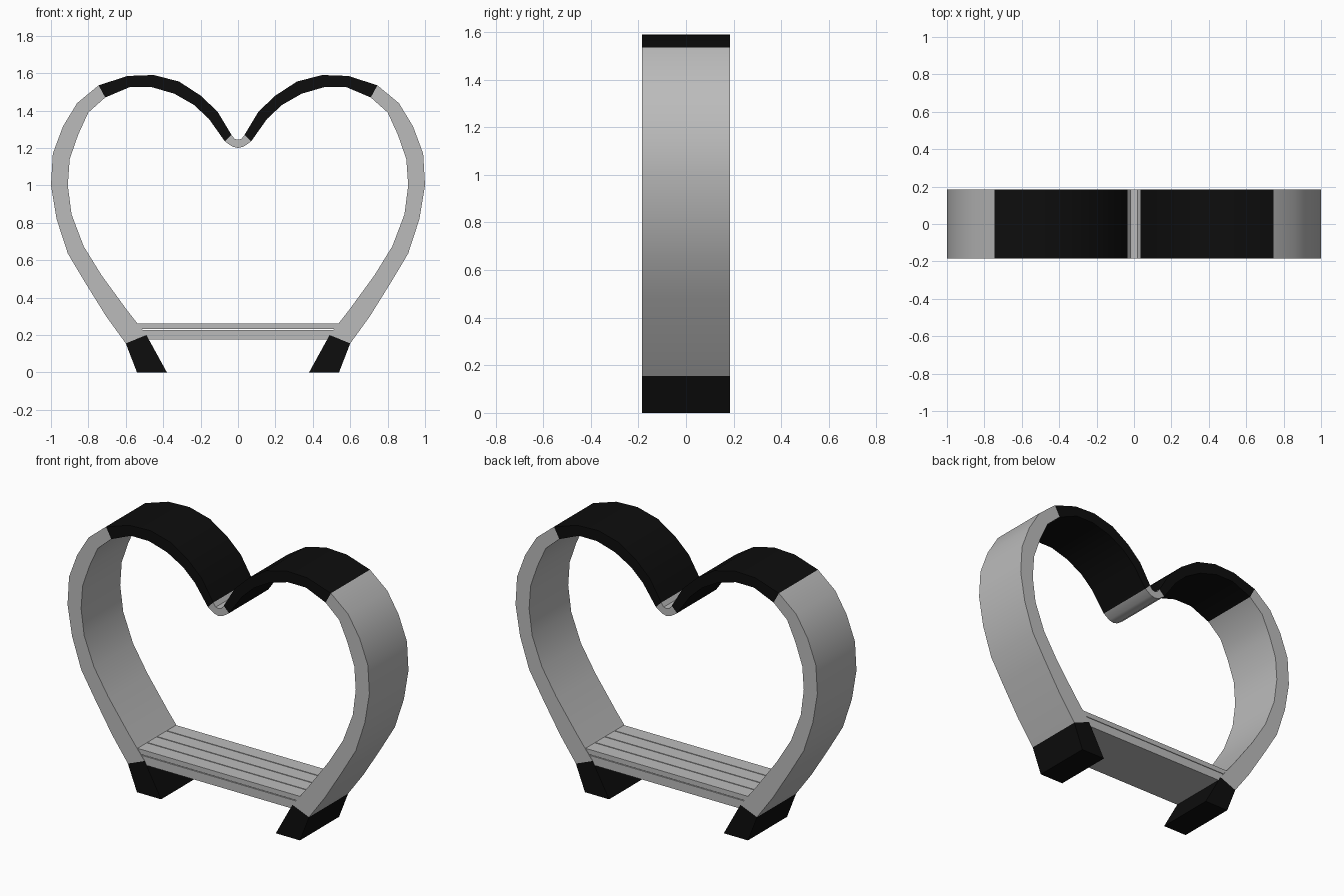
import bpy, bmesh, math

cube = bpy.data.objects.get("Cube")
if cube:
    bpy.data.objects.remove(cube)

HALF_DEPTH = 0.185


def material(name, rgb, roughness):
    mat = bpy.data.materials.new(name)
    mat.use_nodes = True
    mat.diffuse_color = (*rgb, 1)
    bsdf = mat.node_tree.nodes["Principled BSDF"]
    bsdf.inputs["Base Color"].default_value = (*rgb, 1)
    bsdf.inputs["Roughness"].default_value = roughness
    return mat


grey = material("light grey", (0.5, 0.5, 0.5), 0.6)
black = material("black", (0.004, 0.004, 0.004), 0.6)


def finish(bm, name, mat, smooth=False):
    bmesh.ops.recalc_face_normals(bm, faces=bm.faces)
    mesh = bpy.data.meshes.new(name)
    bm.to_mesh(mesh)
    bm.free()
    mesh.materials.append(mat)
    if smooth:
        mesh.polygons.foreach_set("use_smooth", [True] * len(mesh.polygons))
        mesh.set_sharp_from_angle(angle=math.radians(35))
    obj = bpy.data.objects.new(name, mesh)
    bpy.context.collection.objects.link(obj)
    return obj


def band(name, stations, mat, side=1, cap=False):
    """Sweep a rectangular section through (outer x, z, inner x, z) stations."""
    bm = bmesh.new()
    rings = []
    for ox, oz, ix, iz in stations:
        corners = [(ox, -1, oz), (ox, 1, oz), (ix, 1, iz), (ix, -1, iz)]
        rings.append([bm.verts.new((side * x, y * HALF_DEPTH, z)) for x, y, z in corners])
    for a, b in zip(rings, rings[1:]):
        for i in range(4):
            j = (i + 1) % 4
            bm.faces.new((a[i], a[j], b[j], b[i]))
    if cap:
        bm.faces.new(rings[0])
    return finish(bm, name, mat, smooth=True)


def plank(name, y0, y1, z0, z1):
    """Bar between the side frames, with ends cut to the frame slope."""
    bm = bmesh.new()
    ends = []
    for side in (-1, 1):
        corners = [(y0, z0), (y1, z0), (y1, z1), (y0, z1)]
        ends.append([bm.verts.new((side * (0.36 + 0.7 * z), y, z)) for y, z in corners])
        bm.faces.new(ends[-1])
    for i in range(4):
        j = (i + 1) % 4
        bm.faces.new((ends[0][i], ends[0][j], ends[1][j], ends[1][i]))
    return finish(bm, name, grey)


# Half of the heart outline, from the foot up and over to the centre dip
heart = [
    (0.54, 0.00, 0.38, 0.00),
    (0.60, 0.155, 0.49, 0.20),
    (0.705, 0.30, 0.595, 0.335),
    (0.82, 0.485, 0.73, 0.52),
    (0.91, 0.636, 0.825, 0.674),
    (0.97, 0.82, 0.89, 0.845),
    (1.00, 1.00, 0.91, 1.00),
    (0.99, 1.17, 0.90, 1.14),
    (0.936, 1.315, 0.855, 1.27),
    (0.86, 1.44, 0.80, 1.39),
    (0.745, 1.535, 0.71, 1.47),
    (0.59, 1.585, 0.58, 1.525),
    (0.45, 1.59, 0.46, 1.525),
    (0.315, 1.555, 0.34, 1.49),
    (0.20, 1.48, 0.235, 1.43),
    (0.11, 1.395, 0.155, 1.355),
    (0.035, 1.27, 0.07, 1.235),
]

# Feet, side frames and top arches, mirrored left and right
for label, side in (("left", 1), ("right", -1)):
    band(label + "_foot", heart[:2], black, side, cap=True)
    band(label + "_side_frame", heart[1:11], grey, side)
    band(label + "_top_arch", heart[10:], black, side)

# Rounded joint at the centre dip
joint = [heart[-1], (0.018, 1.248, 0.03, 1.207), (0, 1.244, 0, 1.2)]
joint += [(-a, b, -c, d) for a, b, c, d in reversed(joint[:2])]
band("centre_joint", joint, grey)

# Bench: solid base with four slats on top
plank("seat_base", -HALF_DEPTH + 0.002, HALF_DEPTH - 0.002, 0.176, 0.228)
pitch = 2 * HALF_DEPTH / 4
for i in range(4):
    y = -HALF_DEPTH + i * pitch
    plank(f"seat_slat_{i + 1}", y + 0.003, y + pitch - 0.003, 0.232, 0.262)
